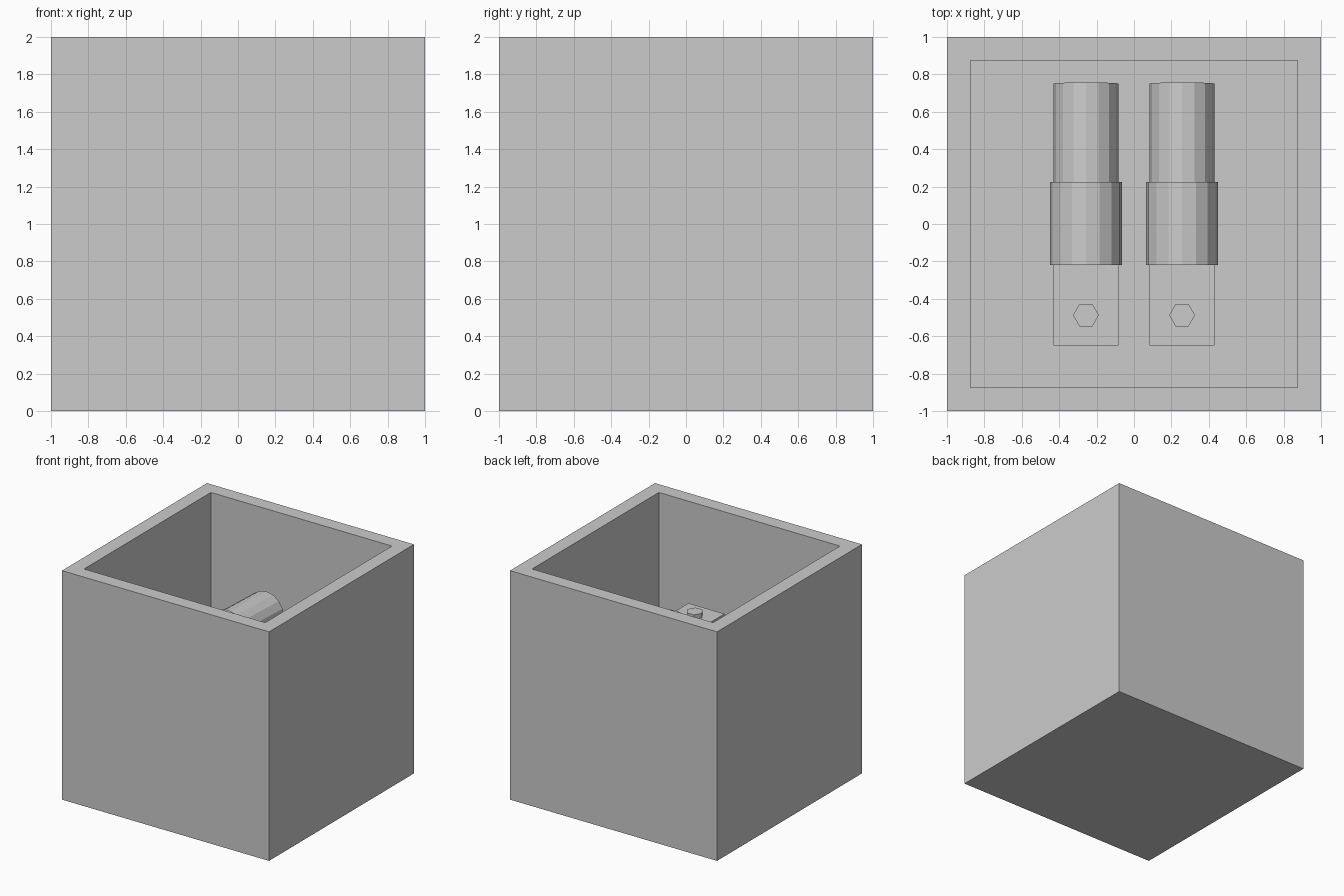
import bpy, bmesh
from math import radians, pi

if "Cube" in bpy.data.objects:
    bpy.data.objects.remove(bpy.data.objects["Cube"])


def finish(name, bm):
    bmesh.ops.recalc_face_normals(bm, faces=bm.faces)
    me = bpy.data.meshes.new(name)
    bm.to_mesh(me)
    bm.free()
    ob = bpy.data.objects.new(name, me)
    bpy.context.collection.objects.link(ob)
    return ob


def box(name, size, loc):
    bm = bmesh.new()
    bmesh.ops.create_cube(bm, size=1)
    bmesh.ops.scale(bm, vec=size, verts=bm.verts)
    ob = finish(name, bm)
    ob.location = loc
    return ob


def prism(name, sides, radius, depth, loc, rot=(0, 0, 0)):
    bm = bmesh.new()
    bmesh.ops.create_cone(bm, cap_ends=True, segments=sides,
                          radius1=radius, radius2=radius, depth=depth)
    ob = finish(name, bm)
    ob.location, ob.rotation_euler = loc, rot
    return ob


# open-topped enclosure: inset the top face and push it down to the floor
WALL = 0.125
bm = bmesh.new()
bmesh.ops.create_cube(bm, size=2)
bmesh.ops.translate(bm, vec=(0, 0, 1), verts=bm.verts)
top = max(bm.faces, key=lambda f: f.calc_center_median().z)
bmesh.ops.inset_region(bm, faces=[top], thickness=WALL, use_even_offset=True)
inner = bmesh.ops.extrude_face_region(bm, geom=[top])
bmesh.ops.translate(bm, vec=(0, 0, WALL - 2),
                    verts=[g for g in inner["geom"] if isinstance(g, bmesh.types.BMVert)])
if top.is_valid:
    bmesh.ops.delete(bm, geom=[top], context='FACES_ONLY')
finish("enclosure", bm)

# two cable connectors, side by side
for side, x in (("left", -0.257), ("right", 0.257)):
    # cable, drooping slightly towards the back
    prism(side + "_cable", 16, 0.174, 0.90, (x, 0.301, 1.188), (radians(-92), 0, 0))
    # wider collar
    prism(side + "_collar", 16, 0.193, 0.445, (x, 0.002, 1.195), (pi / 2, 0, 0))
    # flat tongue
    box(side + "_tongue", (0.348, 0.55, 0.075), (x, -0.375, 1.2))
    # hexagonal bolt head, turned so its corners point along x
    prism(side + "_bolt", 6, 0.069, 0.06, (x, -0.487, 1.246), (0, 0, pi / 6))
